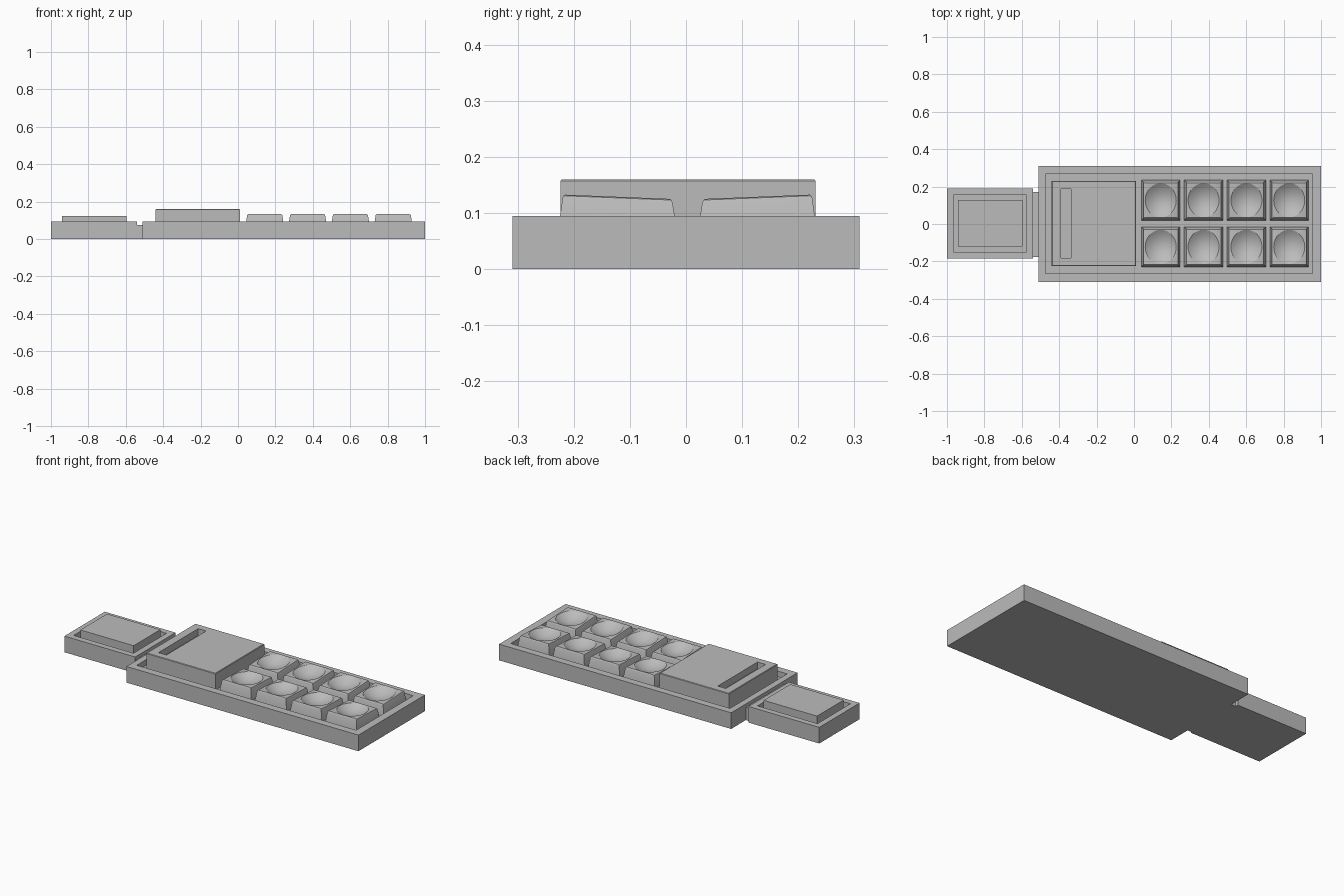
import bpy, bmesh, math

if "Cube" in bpy.data.objects:
    bpy.data.objects.remove(bpy.data.objects["Cube"])

FLOOR = 0.062   # height of the recessed floors
RIM = 0.095     # height of the tray rims

grey = bpy.data.materials.new("plain grey")
grey.diffuse_color = (0.5, 0.5, 0.5, 1)
grey.use_nodes = True
grey.node_tree.nodes["Principled BSDF"].inputs["Base Color"].default_value = grey.diffuse_color


def loft(name, rings, smooth=False):
    """Skin a stack of equal-length rings and cap both ends."""
    bm = bmesh.new()
    loops = [[bm.verts.new(p) for p in ring] for ring in rings]
    n = len(loops[0])
    for a, b in zip(loops, loops[1:]):
        for i in range(n):
            j = (i + 1) % n
            bm.faces.new((a[i], a[j], b[j], b[i]))
    bm.faces.new(loops[0][::-1])
    bm.faces.new(loops[-1])
    bmesh.ops.recalc_face_normals(bm, faces=bm.faces)
    mesh = bpy.data.meshes.new(name)
    bm.to_mesh(mesh)
    bm.free()
    mesh.materials.append(grey)
    ob = bpy.data.objects.new(name, mesh)
    bpy.context.collection.objects.link(ob)
    if smooth:
        bpy.ops.object.select_all(action='DESELECT')
        ob.select_set(True)
        bpy.context.view_layer.objects.active = ob
        bpy.ops.object.shade_smooth_by_angle(angle=math.radians(30))
    return ob


def rect(x0, x1, y0, y1, z, inset=0.0):
    x0, x1, y0, y1 = x0 + inset, x1 - inset, y0 + inset, y1 - inset
    return [(x0, y0, z), (x1, y0, z), (x1, y1, z), (x0, y1, z)]


def tray(name, outer, inner):
    loft(name, [rect(*outer, 0), rect(*outer, RIM), rect(*inner, RIM), rect(*inner, FLOOR)])


# Two shallow trays and the neck joining them
tray("main_tray", (-0.51, 1.0, -0.309, 0.309), (-0.473, 0.954, -0.265, 0.266))
tray("small_tray", (-1.0, -0.54, -0.185, 0.19), (-0.965, -0.575, -0.15, 0.156))
neck = (-0.542, -0.508, -0.177, 0.172)
loft("neck", [rect(*neck, 0), rect(*neck, 0.075)])

# Raised pad in the small tray
pad = (-0.942, -0.595, -0.12, 0.128)
loft("small_pad", [rect(*pad, FLOOR), rect(*pad, 0.122)])

# Tall block with a narrow slot sunk into its top
block = (-0.44, 0.01, -0.224, 0.231)
slot = (-0.39, -0.338, -0.182, 0.187)
loft("slotted_block", [rect(*block, FLOOR), rect(*block, 0.157), rect(*block, 0.16, 0.003),
                       rect(*slot, 0.16), rect(*slot, 0.12)])


# Square button with tapered sides, a tilted top and a round dish
def dished_button(name, cx, cy, side):
    n, rings = 48, []
    angles = [2 * math.pi * i / n for i in range(n)]

    def ring(hx, hy, height, square):
        pts = []
        for a in angles:
            c, s = math.cos(a), math.sin(a)
            k = 1 / max(abs(c), abs(s)) if square else 1
            x, y = hx * c * k, hy * s * k
            pts.append((cx + x, cy + y, height(y)))
        rings.append(pts)

    def top(y):
        return 0.129 + side * 0.04 * y

    ring(0.104, 0.107, lambda y: FLOOR, True)
    ring(0.094, 0.098, lambda y: top(y) - 0.006, True)
    ring(0.092, 0.096, lambda y: top(y) - 0.002, True)
    ring(0.088, 0.0935, top, True)
    for step in range(9):
        r = 1 - step / 9
        ring(0.083 * r, 0.091 * r, lambda y: top(y) - 0.032 * (1 - r * r), False)
    loft(name, rings, smooth=True)


for col in range(4):
    for label, cy, side in (("front", -0.122, -1), ("back", 0.127, 1)):
        dished_button(f"{label}_button_{col + 1}", 0.143 + 0.229 * col, cy, side)
